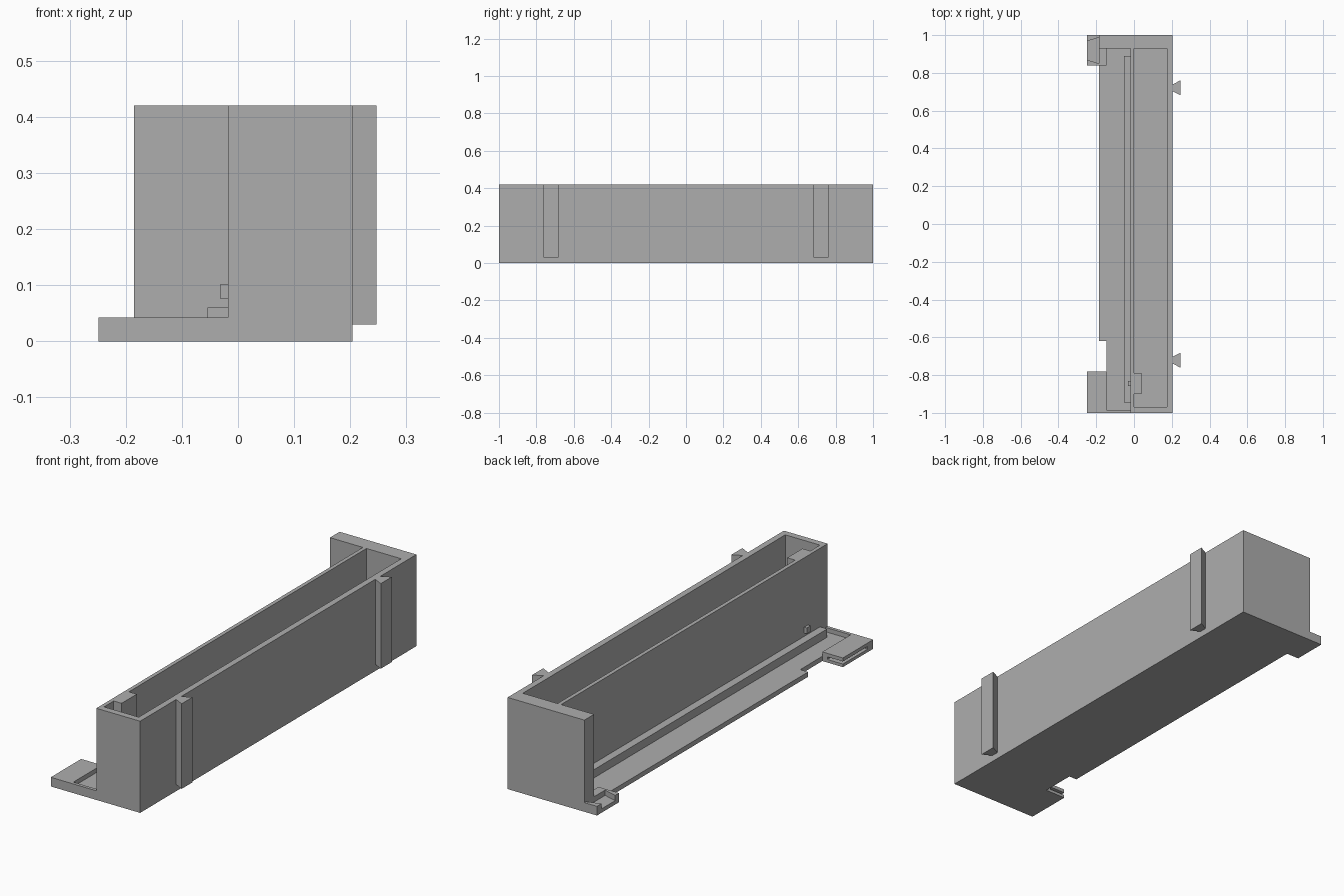
import bpy
import bmesh

cube = bpy.data.objects.get("Cube")
if cube:
    bpy.data.objects.remove(cube, do_unlink=True)

grey = bpy.data.materials.new("plain grey")
grey.use_nodes = True
COLOUR = (0.42, 0.42, 0.42, 1)
grey.diffuse_color = COLOUR
grey.node_tree.nodes["Principled BSDF"].inputs["Base Color"].default_value = COLOUR


def prism(name, outline, z0, z1):
    """Extrude a flat outline from z0 up to z1."""
    bm = bmesh.new()
    face = bm.faces.new([bm.verts.new((x, y, z0)) for x, y in outline])
    top = bmesh.ops.extrude_face_region(bm, geom=[face])["geom"]
    for v in top:
        if isinstance(v, bmesh.types.BMVert):
            v.co.z = z1
    bmesh.ops.recalc_face_normals(bm, faces=bm.faces)
    mesh = bpy.data.meshes.new(name)
    bm.to_mesh(mesh)
    bm.free()
    mesh.materials.append(grey)
    obj = bpy.data.objects.new(name, mesh)
    bpy.context.collection.objects.link(obj)
    return obj


def box(name, x0, x1, y0, y1, z0, z1):
    return prism(name, [(x0, y0), (x1, y0), (x1, y1), (x0, y1)], z0, z1)


def cut(obj, cutter):
    """Subtract the cutter, then discard it."""
    cutter.hide_render = True
    mod = obj.modifiers.new("cut", 'BOOLEAN')
    mod.operation = 'DIFFERENCE'
    mod.solver = 'EXACT'
    mod.object = cutter
    bpy.context.view_layer.objects.active = obj
    bpy.ops.object.modifier_apply(modifier=mod.name)
    bpy.data.objects.remove(cutter, do_unlink=True)


WALL, SIDE, STEP, TAB = -0.018, 0.204, -0.145, -0.249
EDGE, TOP, FLOOR, RIM = -0.185, 0.42, 0.022, 0.042
BACK = 0.93

# Open trough with a wide back end wall
body = prism("trough_body", [(WALL, -1), (SIDE, -1), (SIDE, 1), (EDGE, 1),
                             (EDGE, BACK), (WALL, BACK)], 0, TOP)
# Cavity goes round a block on the inner wall
cut(body, prism("cavity_cutter", [(0, -0.97), (0.176, -0.97), (0.176, BACK), (0, BACK),
                                  (0, -0.79), (0.04, -0.79), (0.04, -0.9), (0, -0.9)],
                0.03, TOP + 0.1))

# Low side floor, narrower near the front
prism("side_floor", [(STEP, -0.985), (WALL, -0.985), (WALL, BACK), (STEP, BACK),
                     (STEP, 0.84), (EDGE, 0.84), (EDGE, -0.62), (STEP, -0.62)], 0, FLOOR)
box("front_rim", STEP, WALL, -1, -0.985, 0, RIM)
box("inner_ledge", -0.054, WALL, -0.945, 0.89, FLOOR, 0.06)
box("wall_nub", -0.031, WALL, -0.857, -0.83, 0.075, 0.102)

# Front tab with a flat slot
front_tab = box("front_tab", TAB, STEP, -1, -0.78, 0, RIM)
cut(front_tab, box("slot_cutter", TAB - 0.1, -0.17, -0.96, -0.7, 0.014, 0.026))

# Back tab with a dovetail pocket
back_tab = prism("back_tab", [(TAB, 0.84), (STEP, 0.84), (STEP, BACK), (EDGE, BACK),
                              (EDGE, 1), (TAB, 1)], 0, RIM)
cut(back_tab, prism("pocket_cutter", [(TAB - 0.01, 0.872), (EDGE, 0.85), (EDGE, 0.988),
                                      (TAB - 0.01, 0.964)], 0.018, RIM + 0.1))

# Dovetail rails on the left side
for name, y in (("front_rail", -0.721), ("back_rail", 0.721)):
    prism(name, [(SIDE, y - 0.018), (0.247, y - 0.04), (0.247, y + 0.04), (SIDE, y + 0.018)],
          0.03, TOP)
